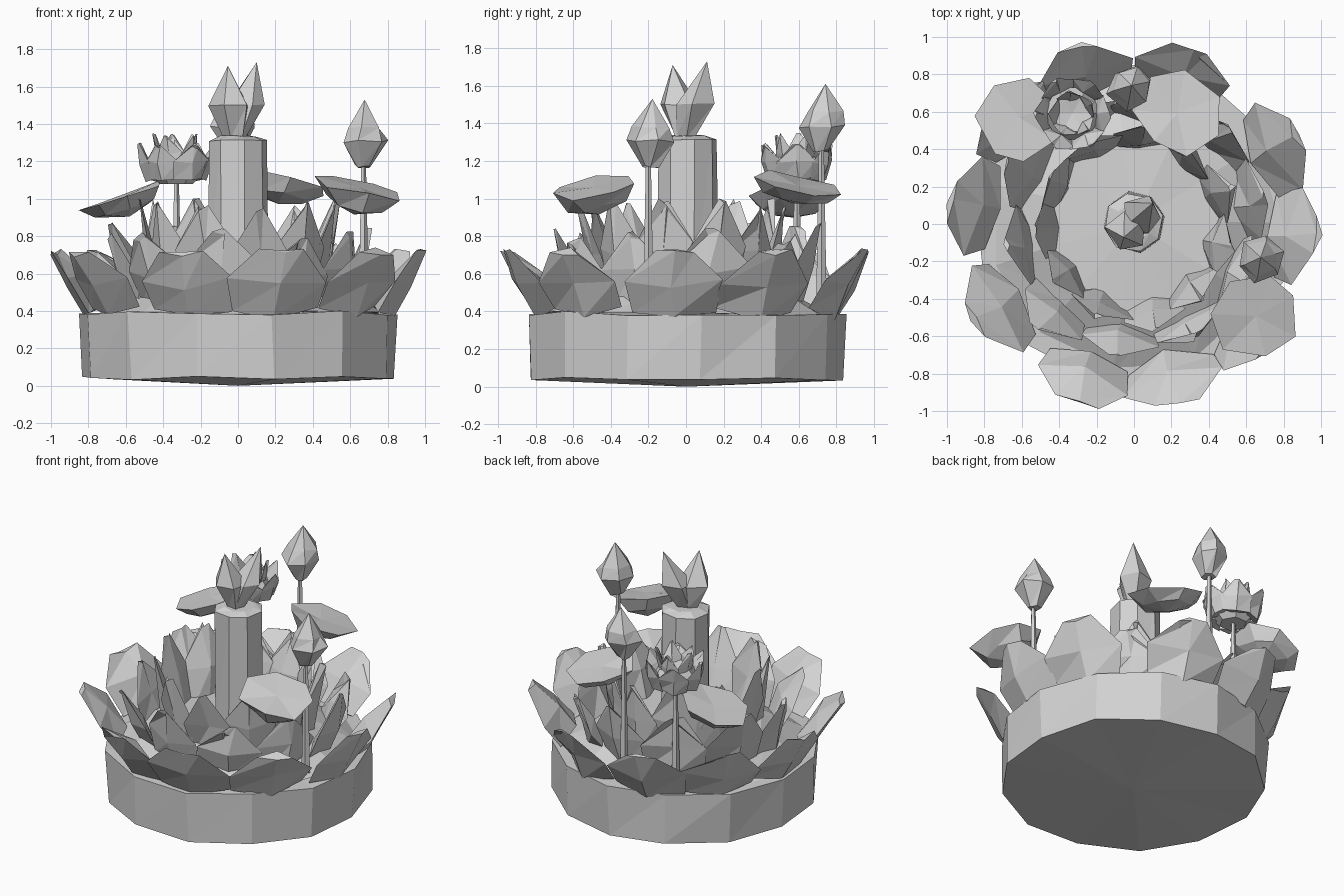
import bpy, bmesh, math, random
from mathutils import Vector, Matrix

random.seed(4)
old = bpy.data.objects.get("Cube")
if old:
    bpy.data.objects.remove(old, do_unlink=True)

stone = bpy.data.materials.new("stone grey")
stone.use_nodes = True
grey = (0.65, 0.65, 0.65, 1)
stone.diffuse_color = grey
stone.node_tree.nodes["Principled BSDF"].inputs["Base Color"].default_value = grey


def wobble(amount):
    return Vector([random.uniform(-amount, amount) for _ in range(3)])


def loft(name, rings):
    """Closed triangulated solid through rings of points; a single point closes to a tip."""
    bm = bmesh.new()
    rings = [[bm.verts.new(p) for p in ring] for ring in rings]
    sides = max(len(ring) for ring in rings)
    for low, high in zip(rings, rings[1:]):
        for i in range(sides):
            j = (i + 1) % sides
            quad = [low[i % len(low)], low[j % len(low)], high[j % len(high)], high[i % len(high)]]
            corners = list(dict.fromkeys(quad))
            if len(corners) == 4:
                bm.faces.new(corners[:3])
                bm.faces.new([corners[0], corners[2], corners[3]])
            else:
                bm.faces.new(corners)
    for ring in (rings[0], rings[-1]):
        if len(ring) > 2:
            bm.faces.new(ring)
    bmesh.ops.recalc_face_normals(bm, faces=bm.faces)
    mesh = bpy.data.meshes.new(name)
    bm.to_mesh(mesh)
    bm.free()
    mesh.materials.append(stone)
    bpy.context.collection.objects.link(bpy.data.objects.new(name, mesh))


def lathe(name, profile, sides, loc, lean=(0, 0), spin=0, jitter=0, tilt=Matrix.Identity(3)):
    """Faceted solid: profile of (radius, height), sheared by lean, then tilted."""
    rings = []
    for r, z in profile:
        ring = []
        for i in range(sides if r > 0 else 1):
            a = spin + math.tau * i / sides
            p = Vector((r * math.cos(a) + lean[0] * z, r * math.sin(a) + lean[1] * z, z))
            ring.append(tilt @ (p + wobble(jitter if r > 0 else 0)) + Vector(loc))
        rings.append(ring)
    loft(name, rings)


def petal(name, angle, root, tip, width, cup, depth, centre=(0, 0), blunt=0.35, jitter=0.015):
    """Crystal-like petal from root (radius, z) to tip (radius, z): keel outside, hollow inside."""
    turn = Matrix.Rotation(angle, 3, 'Z')
    root, tip = Vector(root), Vector(tip)
    out = Vector((tip.y - root.y, root.x - tip.x)).normalized()
    rings = []
    for t, w in ((0, 0.85), (0.5, 1), (1, blunt)):
        ring = []
        for side, push in ((-1, -0.35 * cup), (0, 0.5 * cup), (1, -0.35 * cup), (0, -depth)):
            p = root.lerp(tip, t) + out * push * w * (1 - 0.6 * t)
            v = Vector((p.x, side * w * width / 2, p.y)) + wobble(jitter)
            ring.append(turn @ v + Vector((*centre, 0)))
        rings.append(ring)
    loft(name, rings)


def stem(name, x, y, top):
    lathe(name, [(0.03, 0.42), (0.014, top)], 5, (x, y, 0))


# Drum base and the raised floor inside the flower
lathe("drum_base", [(0, 0.0), (0.845, 0.04), (0.855, 0.39), (0, 0.42)], 13, (0, 0, 0),
      spin=0.1, jitter=0.012)
lathe("flower_floor", [(0.78, 0.39), (0.5, 0.54), (0, 0.56)], 11, (0, 0, 0), jitter=0.01)

# Wide outer petals
for n, deg in enumerate((107, 72, 28, -4, -41, -76, -108, -149, 173, 140)):
    petal(f"outer_petal_{n}", math.radians(deg), (0.79, 0.39), (0.99, 0.71),
          0.54, 0.11, 0.12, blunt=0.4, jitter=0.02)

# Middle and inner petal rings
for n in range(10):
    petal(f"middle_petal_{n}", math.tau * (n + 0.3) / 10, (0.59, 0.42),
          (random.uniform(0.66, 0.76), random.uniform(0.76, 0.86)), 0.42, 0.1, 0.08,
          blunt=0.2, jitter=0.025)
for n in range(11):
    petal(f"inner_petal_{n}", math.tau * (n + 0.6) / 11, (0.44, 0.47),
          (random.uniform(0.5, 0.57), random.uniform(0.93, 1.0)), 0.33, 0.08, 0.07,
          blunt=0.12, jitter=0.022)

# Central pillar with two crystal buds on top
lathe("pillar", [(0.165, 0.5), (0.16, 1.31), (0.1, 1.335)], 8, (0, 0.01, 0), spin=0.2, jitter=0.006)
lathe("pillar_bud_front", [(0.05, 0), (0.115, 0.17), (0, 0.38)], 5, (-0.02, -0.01, 1.33),
      lean=(-0.09, -0.16), spin=0.5, jitter=0.012)
lathe("pillar_bud_back", [(0.05, 0), (0.11, 0.17), (0, 0.4)], 5, (0, 0, 1.33),
      lean=(0.25, 0.28), spin=1.2, jitter=0.012)

# Closed buds on stalks
BUD = [(0.045, 0), (0.125, 0.13), (0.095, 0.21), (0, 0.36)]
for name, x, y, z in (("right_bud", 0.67, -0.2, 1.17), ("back_bud", -0.02, 0.72, 1.25)):
    lathe(name, BUD, 6, (x, y, z), spin=0.3, jitter=0.014, lean=(0.02, 0.06))
    stem(name + "_stem", x, y, z + 0.03)

# Open blossom on a stalk
blossom = (-0.33, 0.59)
lathe("blossom_cup", [(0.09, 1.08), (0.16, 1.15), (0.11, 1.22), (0, 1.2)], 6, (*blossom, 0))
stem("blossom_stem", *blossom, 1.1)
for n in range(6):
    petal(f"blossom_outer_petal_{n}", math.tau * n / 6, (0.14, 1.1), (0.2, 1.29),
          0.2, 0.06, 0.05, blossom, 0.2, 0.01)
for n in range(5):
    petal(f"blossom_inner_petal_{n}", math.tau * (n + 0.4) / 5, (0.08, 1.15), (0.12, 1.34),
          0.14, 0.04, 0.03, blossom, 0.15, 0.01)

# Tilted floating leaves
for name, x, y, z, depth, roll, pitch in (("front_leaf", 0.65, -0.49, 1.05, 0.14, 0.2, 0.22),
                                          ("left_back_leaf", -0.61, 0.57, 1.0, 0.1, 0.02, -0.3),
                                          ("back_leaf", 0.23, 0.59, 1.06, 0.09, -0.18, 0.2)):
    tilt = Matrix.Rotation(pitch, 3, 'Y') @ Matrix.Rotation(roll, 3, 'X')
    lathe(name, [(0, -depth), (0.16, -0.6 * depth), (0.235, 0.02), (0, 0.01)], 7, (x, y, z),
          spin=0.4, jitter=0.02, tilt=tilt)
